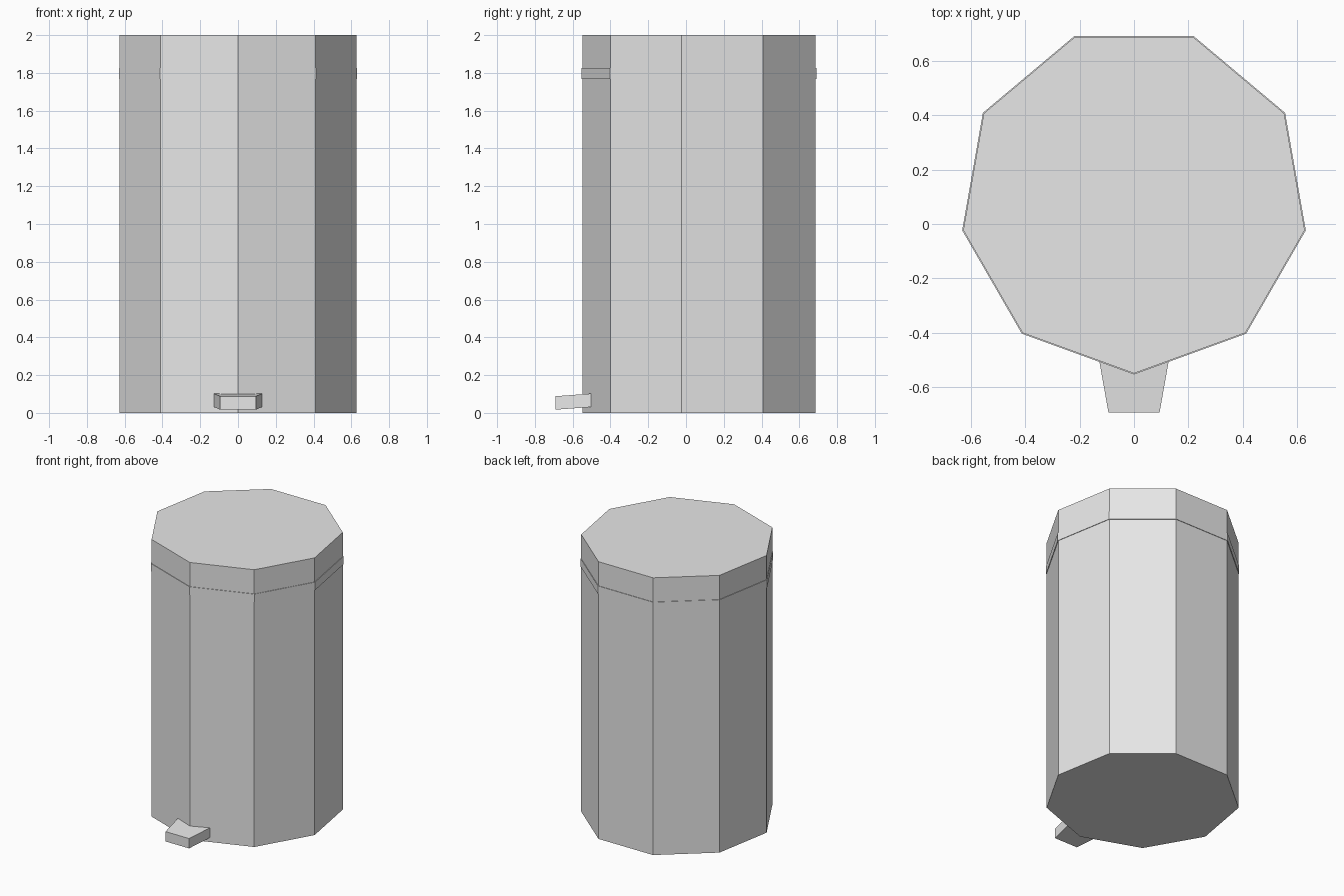
import bpy
import bmesh
from math import radians
from mathutils import Matrix

default = bpy.data.objects.get("Cube")
if default:
    bpy.data.objects.remove(default, do_unlink=True)

SIDES = 9
CENTRE_Y = 0.088

grey = bpy.data.materials.new("light grey")
grey.use_nodes = True
colour = (0.8, 0.8, 0.8, 1)
grey.diffuse_color = colour
grey.node_tree.nodes["Principled BSDF"].inputs["Base Color"].default_value = colour


def finish(name, bm):
    """Turn a bmesh into a flat-shaded grey object."""
    bmesh.ops.recalc_face_normals(bm, faces=bm.faces)
    mesh = bpy.data.meshes.new(name)
    bm.to_mesh(mesh)
    bm.free()
    mesh.materials.append(grey)
    obj = bpy.data.objects.new(name, mesh)
    bpy.context.collection.objects.link(obj)
    return obj


def nonagon(bm, radius, z):
    """Ring of vertices with one corner pointing to the front."""
    points = []
    for i in range(SIDES):
        turn = Matrix.Rotation(radians(360 / SIDES * i), 3, "Z")
        x, y, _ = turn @ Matrix.Translation((0, -radius, 0)).translation
        points.append(bm.verts.new((x, y + CENTRE_Y, z)))
    return points


def bridge(bm, lower, upper):
    for i in range(len(lower)):
        j = (i + 1) % len(lower)
        bm.faces.new((lower[i], lower[j], upper[j], upper[i]))


# Can body with flat closed ends
bm = bmesh.new()
base, top = nonagon(bm, 0.637, 0), nonagon(bm, 0.637, 2)
bridge(bm, base, top)
bm.faces.new(base)
bm.faces.new(top)
finish("can_body", bm)

# Thin raised band below the rim
bm = bmesh.new()
rings = [nonagon(bm, r, z) for r, z in
         ((0.63, 1.768), (0.641, 1.768), (0.641, 1.826), (0.63, 1.826))]
for i in range(len(rings)):
    bridge(bm, rings[i], rings[(i + 1) % len(rings)])
finish("rim_band", bm)

# Tapered foot pedal, tilted down towards its front
bm = bmesh.new()
ends = []
for y, half, low, high in ((-0.692, 0.094, 0.017, 0.088), (-0.45, 0.137, 0.035, 0.106)):
    corners = ((-half, low), (half, low), (half, high), (-half, high))
    ends.append([bm.verts.new((x, y, z)) for x, z in corners])
bridge(bm, *ends)
for end in ends:
    bm.faces.new(end)
finish("foot_pedal", bm)
